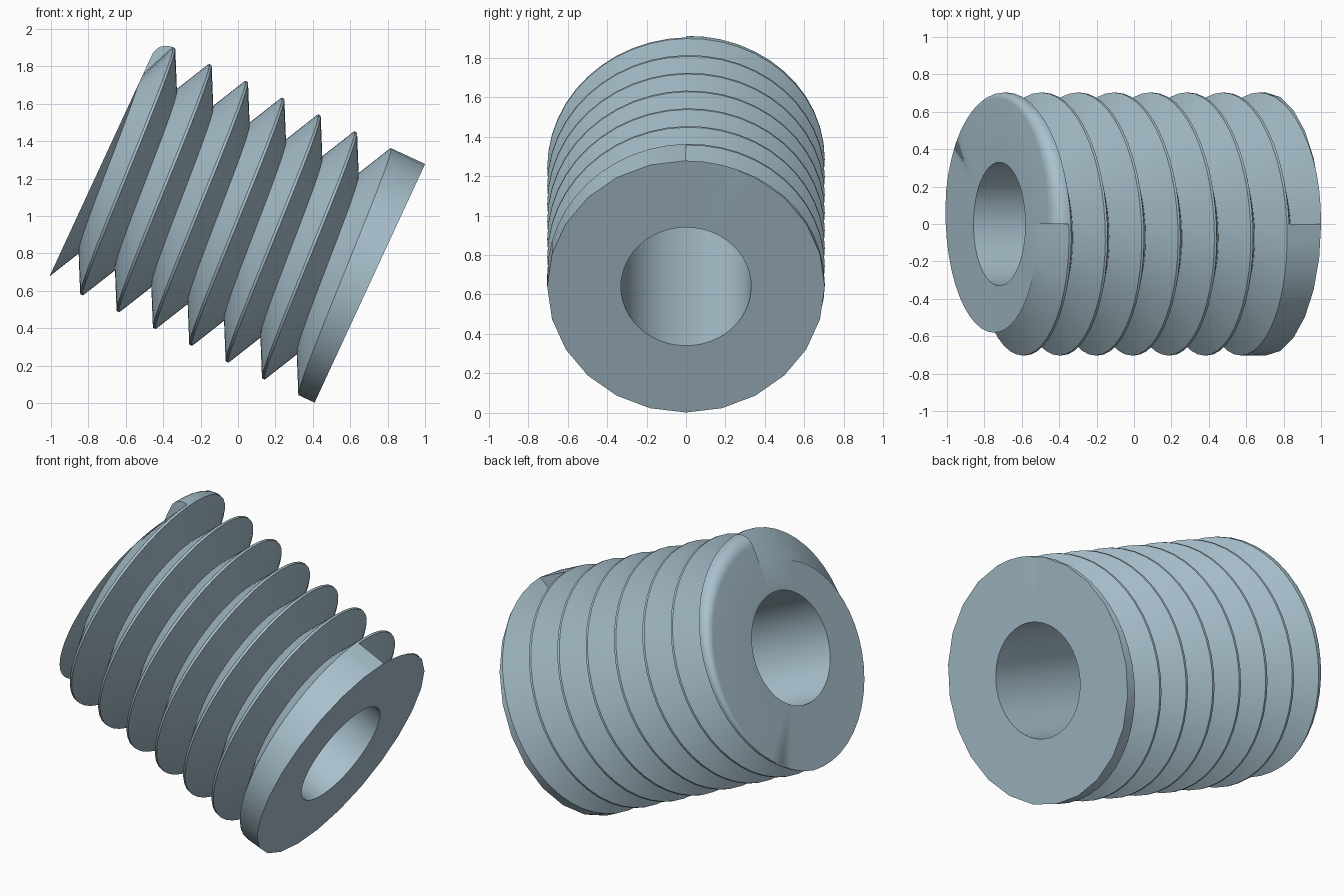
import bpy, bmesh, math
from mathutils import Vector

if "Cube" in bpy.data.objects:
    bpy.data.objects.remove(bpy.data.objects["Cube"])

# Main dimensions along the tilted screw axis (u) and outward (r)
SEG, TURNS = 48, 7
LEFT, RIGHT = -1.57, 0.0
R, ROOT, HOLE = 0.703, 0.505, 0.33
PITCH, FIRST, FLAT = 0.2142, -1.48, 0.007
HALF = PITCH / 2
CENTRE = Vector((0.705, 0, 0.64))
AXIS = Vector((0.9075, 0, -0.42)).normalized()
UP = Vector((-AXIS.z, 0, AXIS.x))
SIDE = Vector((0, -1, 0))
ARC = 6


def place(u, r, t):
    a = 2 * math.pi * t
    return CENTRE + AXIS * u + (UP * math.cos(a) + SIDE * math.sin(a)) * r


def profile(t, odd):
    """Closed cross-section of the screw at t turns from the top."""
    pts = [(RIGHT, HOLE), (LEFT, HOLE)]
    # Left end: a clipped thread flank, then a growing rounded edge
    crest = FIRST + (t - 1) * PITCH
    if crest + FLAT < LEFT:
        trough = crest + HALF
        r = ROOT + (R - ROOT) * max(0, trough - LEFT) / (HALF - FLAT)
        pts += [(LEFT, min(r, R))] * (ARC + 2)
    else:
        f = max(crest - FLAT - LEFT, 0)
        for i in range(ARC + 1):
            a = math.pi / 2 * i / ARC
            pts.append((LEFT + f * (1 - math.cos(a)), R - f * (1 - math.sin(a))))
        pts.append((crest + FLAT, R))
    # V threads
    for k in range(TURNS):
        c = FIRST + (k + t) * PITCH
        pts.append((max(c - HALF, LEFT), ROOT))
        pts.append((min(c - FLAT, RIGHT), R))
        if k < TURNS - 1:
            pts.append((c + FLAT, R))
    # Right rim has half as many sides as the thread
    pts.append((RIGHT, R * (math.cos(2 * math.pi / SEG) if odd else 1)))
    return pts


bm = bmesh.new()
rings = []
for i in range(SEG + 1):
    t = i / SEG
    rings.append([bm.verts.new(place(u, r, t)) for u, r in profile(t, i % 2)])
n = len(rings[0])
for a, b in zip(rings, rings[1:]):
    for j in range(n):
        k = (j + 1) % n
        bm.faces.new((a[j], a[k], b[k], b[j]))

# Step faces where the thread starts and stops at the top
first, last = rings[0], rings[-1]
bm.faces.new([first[2]] + last[2:3 + ARC])
bm.faces.new([first[n - 2], last[n - 4], last[n - 3], first[n - 1]])

bmesh.ops.remove_doubles(bm, verts=bm.verts, dist=0.0005)
bmesh.ops.recalc_face_normals(bm, faces=bm.faces)
mesh = bpy.data.meshes.new("threaded_sleeve")
bm.to_mesh(mesh)
bm.free()
screw = bpy.data.objects.new("threaded_sleeve", mesh)
bpy.context.collection.objects.link(screw)

# Blue-grey metal
mat = bpy.data.materials.new("blue_grey_metal")
mat.diffuse_color = (0.40, 0.54, 0.62, 1)
mat.use_nodes = True
mat.node_tree.nodes["Principled BSDF"].inputs["Base Color"].default_value = mat.diffuse_color
mesh.materials.append(mat)

bpy.context.view_layer.objects.active = screw
screw.select_set(True)
bpy.ops.object.shade_smooth_by_angle(angle=math.radians(30))
